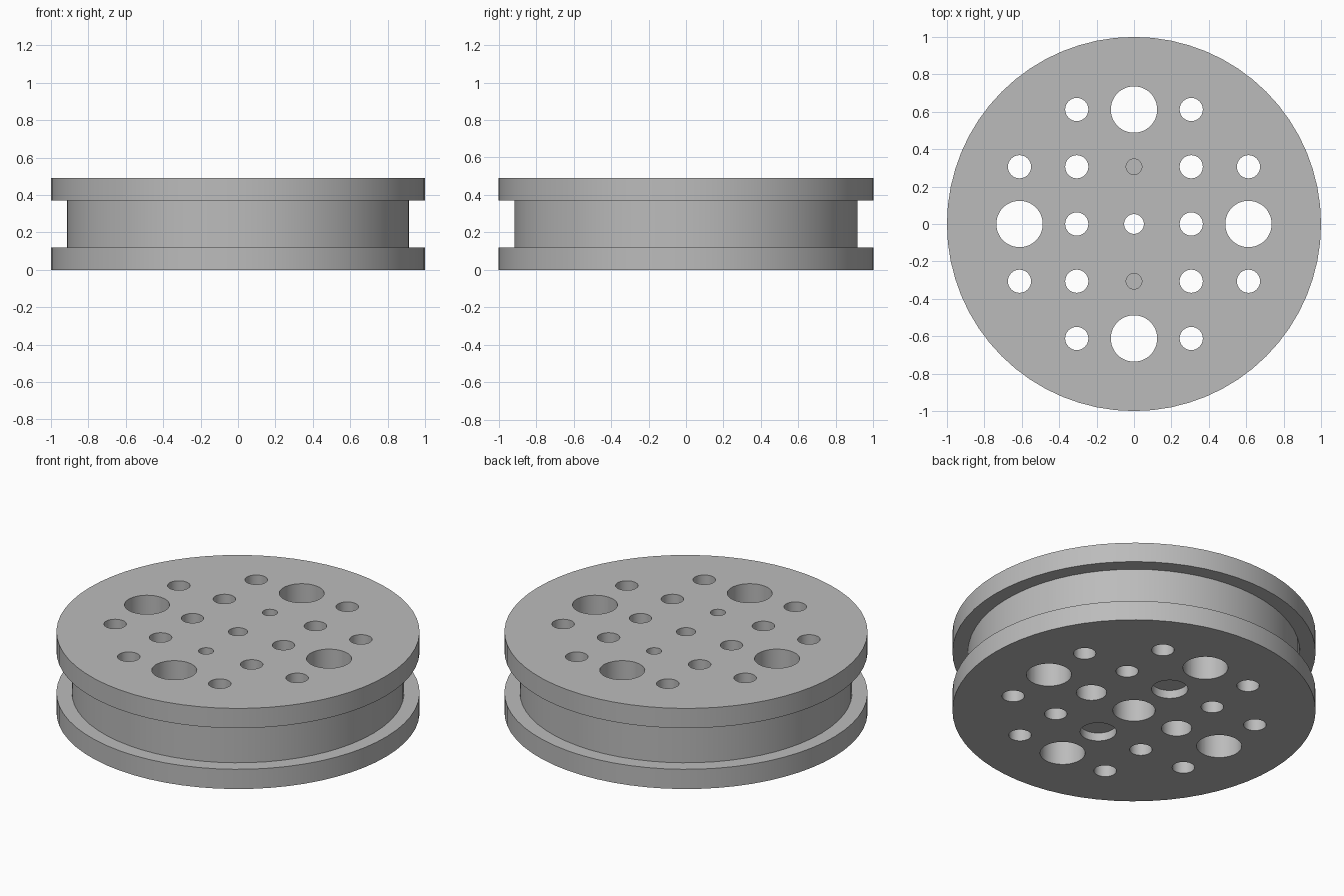
import bpy, bmesh
from math import cos, sin, tau, radians

cube = bpy.data.objects.get("Cube")
if cube:
    bpy.data.objects.remove(cube, do_unlink=True)

H = 0.49          # overall height
PITCH = 0.306     # hole grid spacing
OVER = 0.05       # cutter overshoot beyond the faces


def lathe(bm, profile, sides, x=0, y=0):
    """Closed solid of revolution from (radius, z) points, bottom to top."""
    rings = [[bm.verts.new((x + r * cos(tau * i / sides),
                            y + r * sin(tau * i / sides), z))
              for i in range(sides)] for r, z in profile]
    for low, high in zip(rings, rings[1:]):
        for i in range(sides):
            j = (i + 1) % sides
            bm.faces.new((low[i], low[j], high[j], high[i]))
    bm.faces.new(rings[0][::-1])
    bm.faces.new(rings[-1])


def make_object(name, bm):
    mesh = bpy.data.meshes.new(name)
    bm.to_mesh(mesh)
    bm.free()
    obj = bpy.data.objects.new(name, mesh)
    bpy.context.collection.objects.link(obj)
    return obj


# Grooved wheel body: two flanges around a narrower hub
bm = bmesh.new()
lathe(bm, [(1, 0), (1, 0.12), (0.915, 0.12), (0.915, 0.37), (1, 0.37), (1, H)], 64)
wheel = make_object("grooved_wheel", bm)

# Hole cutters
bm = bmesh.new()


def through(x, y, r, sides=32):
    lathe(bm, [(r, -OVER), (r, H + OVER)], sides, x, y)


def stepped(x, y, wide, narrow, step):
    lathe(bm, [(wide, -OVER), (wide, step), (narrow, step), (narrow, H + OVER)], 32, x, y)


stepped(0, 0, 0.117, 0.053, 0.37)                  # centre bore
for s in (-1, 1):
    through(0, s * 2 * PITCH, 0.124, 48)           # large holes
    through(s * 2 * PITCH, 0, 0.124, 48)
    stepped(s * PITCH, 0, 0.084, 0.062, 0.25)      # counterbored holes
    lathe(bm, [(0.1, -OVER), (0.1, 0.05)], 32, 0, s * PITCH)            # bottom pockets
    lathe(bm, [(0.042, 0.25), (0.042, H + OVER)], 32, 0, s * PITCH)     # blind top holes
    for t in (-1, 1):                              # small through holes
        for a, b in ((1, 1), (1, 2), (2, 1)):
            through(s * a * PITCH, t * b * PITCH, 0.062)
cutter = make_object("hole_cutter", bm)
cutter.hide_render = True

# Drill the holes
cut = wheel.modifiers.new("holes", "BOOLEAN")
cut.operation = "DIFFERENCE"
cut.solver = "EXACT"
cut.object = cutter
bpy.ops.object.select_all(action="DESELECT")
bpy.context.view_layer.objects.active = wheel
wheel.select_set(True)
bpy.ops.object.modifier_apply(modifier=cut.name)
bpy.data.objects.remove(cutter, do_unlink=True)
bpy.ops.object.shade_smooth_by_angle(angle=radians(30))

# Plain grey material
grey = bpy.data.materials.new("plain_grey")
grey.use_nodes = True
colour = (0.5, 0.5, 0.5, 1)
grey.diffuse_color = colour
grey.node_tree.nodes["Principled BSDF"].inputs["Base Color"].default_value = colour
wheel.data.materials.clear()
wheel.data.materials.append(grey)
